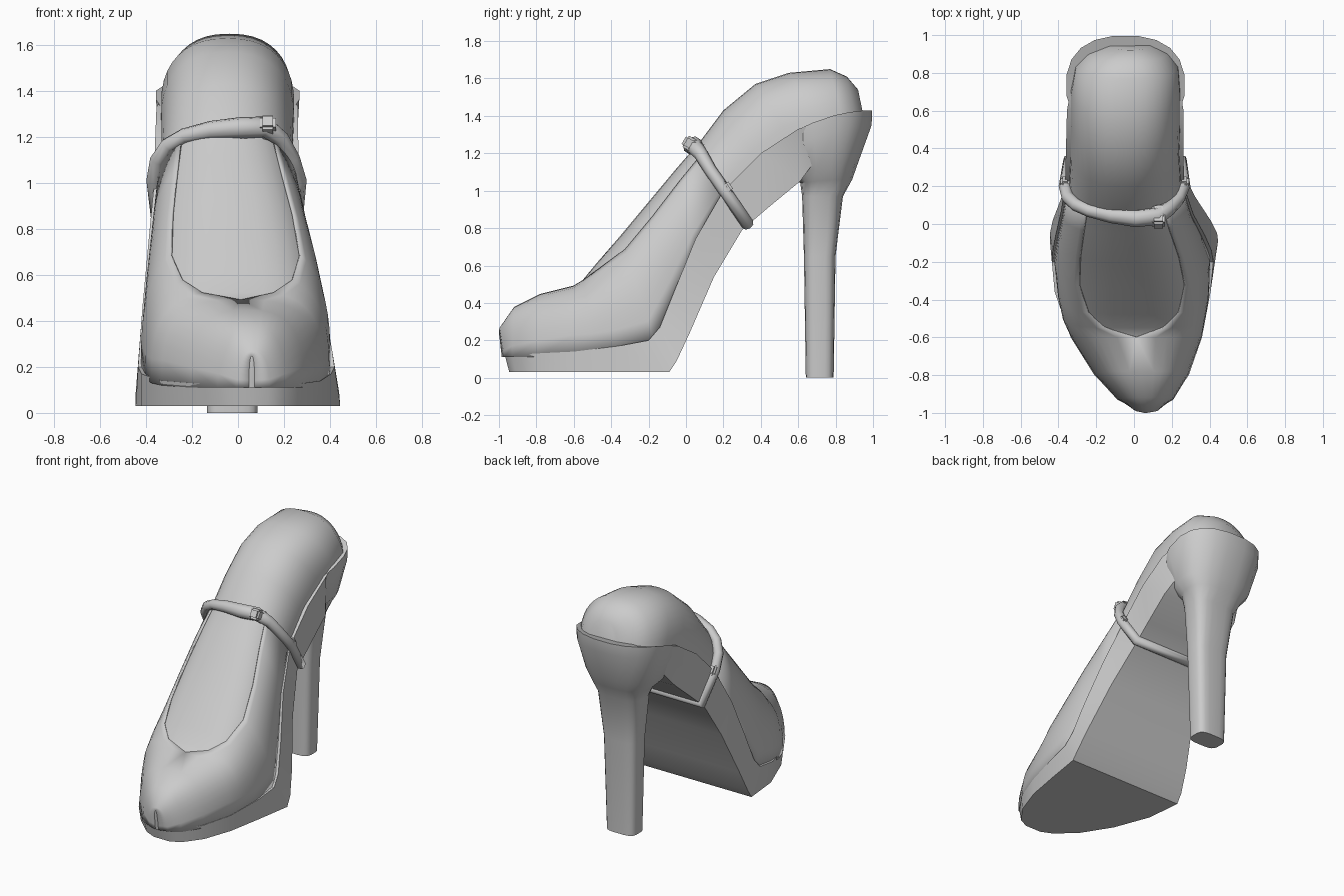
import bpy, bmesh, math
from mathutils import Vector

if "Cube" in bpy.data.objects:
    bpy.data.objects.remove(bpy.data.objects["Cube"])

grey = bpy.data.materials.new("plain grey")
grey.use_nodes = True
COLOUR = (0.6, 0.6, 0.6, 1)
grey.diffuse_color = COLOUR
grey.node_tree.nodes["Principled BSDF"].inputs["Base Color"].default_value = COLOUR


def finish(name, bm, angle=40):
    bmesh.ops.recalc_face_normals(bm, faces=bm.faces)
    mesh = bpy.data.meshes.new(name)
    bm.to_mesh(mesh)
    bm.free()
    mesh.materials.append(grey)
    obj = bpy.data.objects.new(name, mesh)
    bpy.context.collection.objects.link(obj)
    bpy.ops.object.select_all(action='DESELECT')
    obj.select_set(True)
    bpy.context.view_layer.objects.active = obj
    bpy.ops.object.shade_smooth_by_angle(angle=math.radians(angle))
    return obj


def loft(bm, rings, closed=True):
    """Skin a list of equal rings; closed rings get end caps."""
    rows = [[bm.verts.new(p) for p in ring] for ring in rings]
    n = len(rows[0])
    for a, b in zip(rows, rows[1:]):
        for i in range(n if closed else n - 1):
            j = (i + 1) % n
            bm.faces.new((a[i], a[j], b[j], b[i]))
    if closed:
        bm.faces.new(rows[0])
        bm.faces.new(rows[-1])
    return bm


def power(v, e):
    return math.copysign(abs(v) ** e, v)


def arch(low, high, left, right, e, grow=0.0, start=0, end=180, steps=20):
    """Domed cross-section standing on low and peaking at high, as (y, z)."""
    low, high = Vector((0, *low)), Vector((0, *high))
    up = high - low
    up += up.normalized() * grow
    mid, half = (left + right) / 2, (right - left) / 2 + grow
    ring = []
    for i in range(steps + 1):
        a = math.radians(start + (end - start) * i / steps)
        p = low + up * power(math.sin(a), e)
        p.x = mid + half * power(math.cos(a), e)
        ring.append(p)
    return ring


# Foot: border point, crown point, left and right width, squareness
body = [
    ((-.985, .11), (-1.0, .24), .055, .065, .8),
    ((-.97, .11), (-.995, .26), 0, .13, .8),
    ((-.93, .11), (-.92, .37), -.08, .20, .8),
    ((-.80, .11), (-.78, .44), -.20, .28, .72),
    ((-.60, .12), (-.60, .485), -.325, .35, .66),
    ((-.49, .13), (-.55, .525), -.37, .37, .66),
    ((-.36, .15), (-.48, .61), -.395, .39, .68),
    ((-.17, .20), (-.35, .76), -.415, .395, .72),
    ((-.06, .44), (-.20, .94), -.395, .35, .75),
    ((.05, .71), (-.05, 1.12), -.37, .295, .82),
    ((.20, .97), (.08, 1.27), -.345, .25, .9),
    ((.38, 1.15), (.20, 1.43), -.335, .24, .88),
    ((.56, 1.28), (.37, 1.57), -.335, .245, .85),
    ((.72, 1.34), (.55, 1.63), -.335, .245, .85),
    ((.84, 1.37), (.77, 1.65), -.31, .235, .85),
    ((.91, 1.37), (.86, 1.61), -.24, .18, .9),
    ((.955, 1.37), (.92, 1.54), -.13, .09, .9),
]
finish("foot", loft(bmesh.new(), [arch(*s) for s in body]), 50)

# Shoe upper: closed over the toe, opening from the collar towards the ankle
collar = (90, 90, 90, 90, 90, 75, 62, 54, 52, 52, 52)
bm = bmesh.new()
for side in (0, 180):
    loft(bm, [arch(*s, grow=.008, start=side, end=abs(side - c), steps=10)
              for s, c in zip(body, collar)], closed=False)
bmesh.ops.remove_doubles(bm, verts=bm.verts, dist=.001)
upper = finish("shoe_upper", bm, 50)
shell = upper.modifiers.new("thickness", 'SOLIDIFY')
shell.thickness = .009
shell.offset = -1

# Platform and arched shank: rim, bottom, rim widths, bottom widths
sole = [
    ((-.968, .12), (-.945, .03), .01, .13, .01, .13),
    ((-.93, .12), (-.91, .03), -.08, .20, -.07, .20),
    ((-.80, .13), (-.79, .03), -.21, .29, -.20, .29),
    ((-.60, .14), (-.59, .03), -.335, .36, -.325, .36),
    ((-.36, .17), (-.34, .03), -.42, .405, -.42, .405),
    ((-.20, .20), (-.09, .03), -.435, .42, -.445, .445),
    ((-.14, .27), (-.05, .09), -.43, .41, -.445, .44),
    ((-.06, .47), (.02, .24), -.415, .375, -.43, .405),
    ((.05, .74), (.15, .54), -.39, .315, -.38, .32),
    ((.20, 1.0), (.30, .79), -.365, .265, -.35, .25),
    ((.40, 1.20), (.44, .91), -.36, .262, -.345, .25),
    ((.60, 1.33), (.61, 1.05), -.355, .262, -.345, .25),
    ((.74, 1.375), (.72, 1.2), -.33, .24, -.28, .19),
]
rings = [[(left, *rim), (right, *rim), (low_right, *base), (low_left, *base)]
         for rim, base, left, right, low_left, low_right in sole]
finish("platform_sole", loft(bmesh.new(), rings), 30)

# Heel: front height, back height, left, right, front, back, squareness
heel = [
    (0, 0, -.135, .085, .64, .79, .55),
    (.65, .65, -.15, .105, .63, .80, .55),
    (.97, .97, -.19, .135, .62, .84, .6),
    (1.04, 1.06, -.24, .175, .61, .89, .75),
    (1.08, 1.13, -.30, .22, .56, .915, .8),
    (1.16, 1.35, -.355, .265, .48, .995, .83),
    (1.25, 1.43, -.36, .27, .47, .998, .83),
]
rings = []
for fz, bz, left, right, front, back, e in heel:
    ring = []
    for i in range(20):
        a = math.tau * (i + .5) / 20
        u, v = power(math.cos(a), e), power(math.sin(a), e)
        ring.append(((left + right) / 2 + u * (right - left) / 2,
                     (front + back) / 2 + v * (back - front) / 2,
                     bz - (bz - fz) * ((1 - v) / 2) ** 2))
    rings.append(ring)
finish("heel", loft(bmesh.new(), rings), 35)

# Ankle strap looping over the instep and under the shank: point, thickness
path = [(-.35, .33, .82, 1), (-.365, .20, 1.01, 1), (-.35, .14, 1.10, 1),
        (-.305, .10, 1.165, 1), (-.235, .07, 1.205, 1), (-.12, .045, 1.23, 1.2),
        (.01, .03, 1.24, 1.4), (.12, .04, 1.245, 1.4), (.185, .08, 1.195, 1.1),
        (.235, .13, 1.11, 1), (.265, .20, 1.01, 1), (.255, .33, .82, 1)]
curve = bpy.data.curves.new("ankle_strap", 'CURVE')
curve.dimensions = '3D'
curve.bevel_depth = .034
curve.bevel_resolution = 2
spline = curve.splines.new('POLY')
spline.points.add(len(path) - 1)
for point, (x, y, z, radius) in zip(spline.points, path):
    point.co = (x, y, z, 1)
    point.radius = radius
spline.use_cyclic_u = True
curve.materials.append(grey)
strap = bpy.data.objects.new("ankle_strap", curve)
bpy.context.collection.objects.link(strap)


# Buckle and side studs
def block(name, centre, size, tilt):
    bm = bmesh.new()
    bmesh.ops.create_cube(bm, size=1)
    bmesh.ops.scale(bm, vec=size, verts=bm.verts)
    bmesh.ops.bevel(bm, geom=bm.edges[:], offset=.012, segments=2, affect='EDGES')
    obj = finish(name, bm)
    obj.location = centre
    obj.rotation_euler.x = math.radians(tilt)


block("buckle", (.13, .04, 1.24), (.07, .12, .07), -30)
block("left_stud", (.265, .21, 1.01), (.05, .07, .07), 35)
block("right_stud", (-.365, .21, 1.01), (.05, .07, .07), 35)
